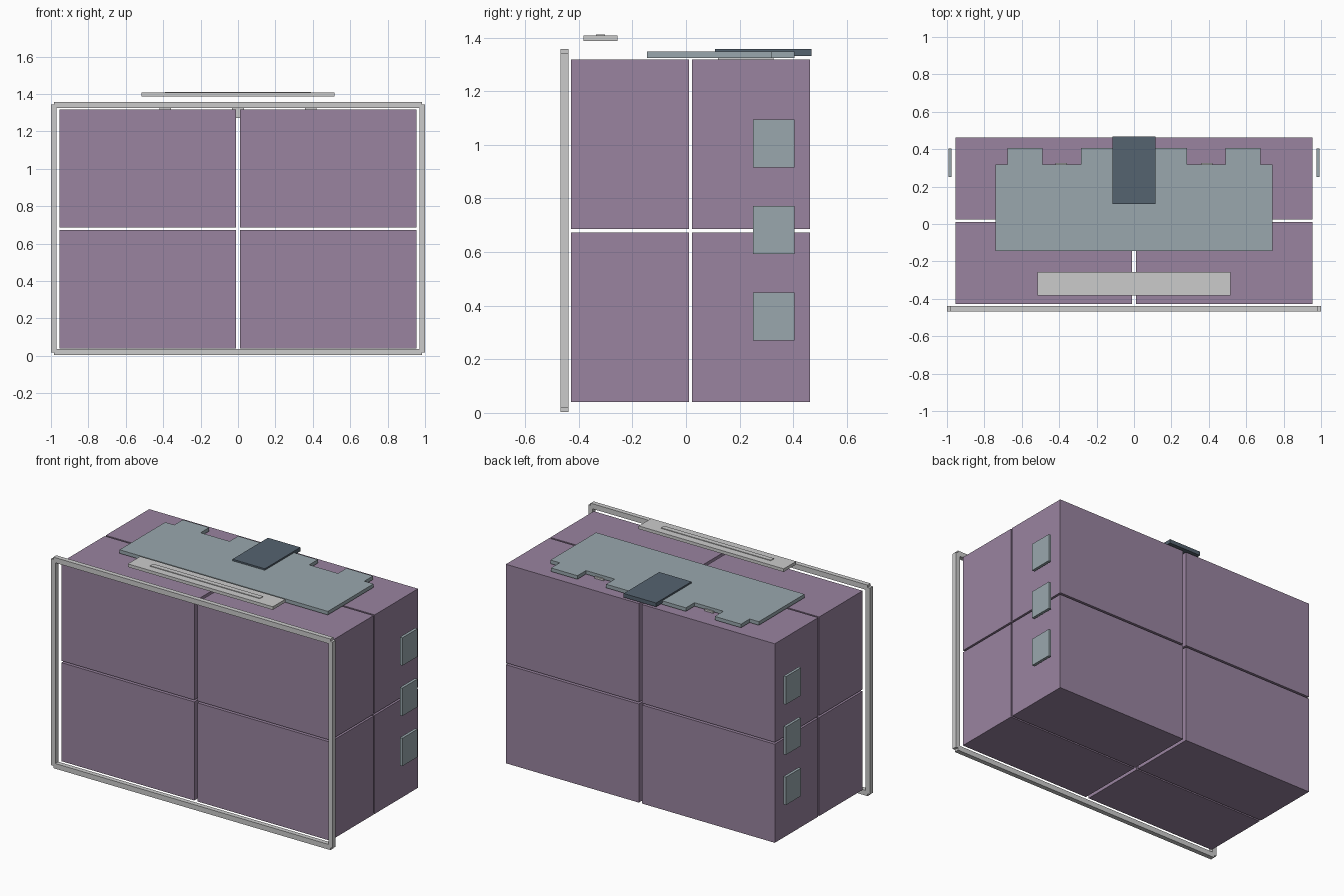
import bpy, bmesh

if "Cube" in bpy.data.objects:
    bpy.data.objects.remove(bpy.data.objects["Cube"])


def material(name, rgb):
    m = bpy.data.materials.new(name)
    m.diffuse_color = (*rgb, 1)
    m.use_nodes = True
    m.node_tree.nodes["Principled BSDF"].inputs["Base Color"].default_value = m.diffuse_color
    return m


PURPLE = material("purple", (0.32, 0.23, 0.35))
BLUE_GREY = material("blue_grey", (0.32, 0.39, 0.42))
SLATE = material("slate", (0.09, 0.125, 0.16))


def finish(name, bm, mat):
    bmesh.ops.recalc_face_normals(bm, faces=bm.faces)
    mesh = bpy.data.meshes.new(name)
    bm.to_mesh(mesh)
    bm.free()
    ob = bpy.data.objects.new(name, mesh)
    bpy.context.collection.objects.link(ob)
    if mat:
        mesh.materials.append(mat)
    return ob


def prism(name, outline, z0, z1, mat=None):
    bm = bmesh.new()
    face = bm.faces.new([bm.verts.new((x, y, z0)) for x, y in outline])
    new = bmesh.ops.extrude_face_region(bm, geom=[face])["geom"]
    bmesh.ops.translate(bm, vec=(0, 0, z1 - z0),
                        verts=[v for v in new if isinstance(v, bmesh.types.BMVert)])
    return finish(name, bm, mat)


def box(name, x, y, z, mat=None):
    (x0, x1), (y0, y1) = x, y
    return prism(name, [(x0, y0), (x1, y0), (x1, y1), (x0, y1)], *z, mat)


def span(side, a, b):
    return tuple(sorted((side * a, side * b)))


# Eight large blocks separated by narrow gaps
for side, sx in (("left", -1), ("right", 1)):
    for depth, y in (("front", (-0.428, 0.012)), ("back", (0.023, 0.463))):
        for level, z in (("lower", (0.04, 0.673)), ("upper", (0.685, 1.318))):
            box(f"{level}_{depth}_{side}_block", span(sx, 0.011, 0.955), y, z, PURPLE)

# Front frame with stepped corners
FRAME_Y = (-0.468, -0.438)
box("frame_top", (-0.984, 0.984), FRAME_Y, (1.325, 1.358))
box("frame_bottom", (-0.984, 0.984), FRAME_Y, (0.003, 0.036))
for side, sx in (("left", -1), ("right", 1)):
    box(f"frame_{side}", span(sx, 0.97, 1), FRAME_Y, (0.018, 1.343))

# Notched plate on top
half = [(0.74, -0.145), (0.74, 0.318), (0.675, 0.318), (0.675, 0.405),
        (0.488, 0.405), (0.488, 0.318), (0.283, 0.318), (0.283, 0.405)]
prism("notched_plate", half + [(-x, y) for x, y in reversed(half)], 1.324, 1.347, BLUE_GREY)

# Connectors beneath the plate
for i, x in enumerate((-0.39, 0, 0.39)):
    box(f"connector_{i + 1}", (x - 0.031, x + 0.031), (0.12, 0.326), (1.272, 1.33))

# Dark socket at the back edge
box("rear_socket", (-0.115, 0.115), (0.108, 0.468), (1.332, 1.357), SLATE)

# Floating bar with a thin raised strip
box("floating_bar", (-0.515, 0.515), (-0.382, -0.256), (1.387, 1.407))
box("floating_bar_strip", (-0.39, 0.39), (-0.335, -0.303), (1.405, 1.411))

# Three small pads on each side
for side, sx in (("left", -1), ("right", 1)):
    for i, z in enumerate((0.27, 0.592, 0.915)):
        box(f"{side}_pad_{i + 1}", span(sx, 0.975, 0.993), (0.25, 0.404), (z, z + 0.179), BLUE_GREY)
